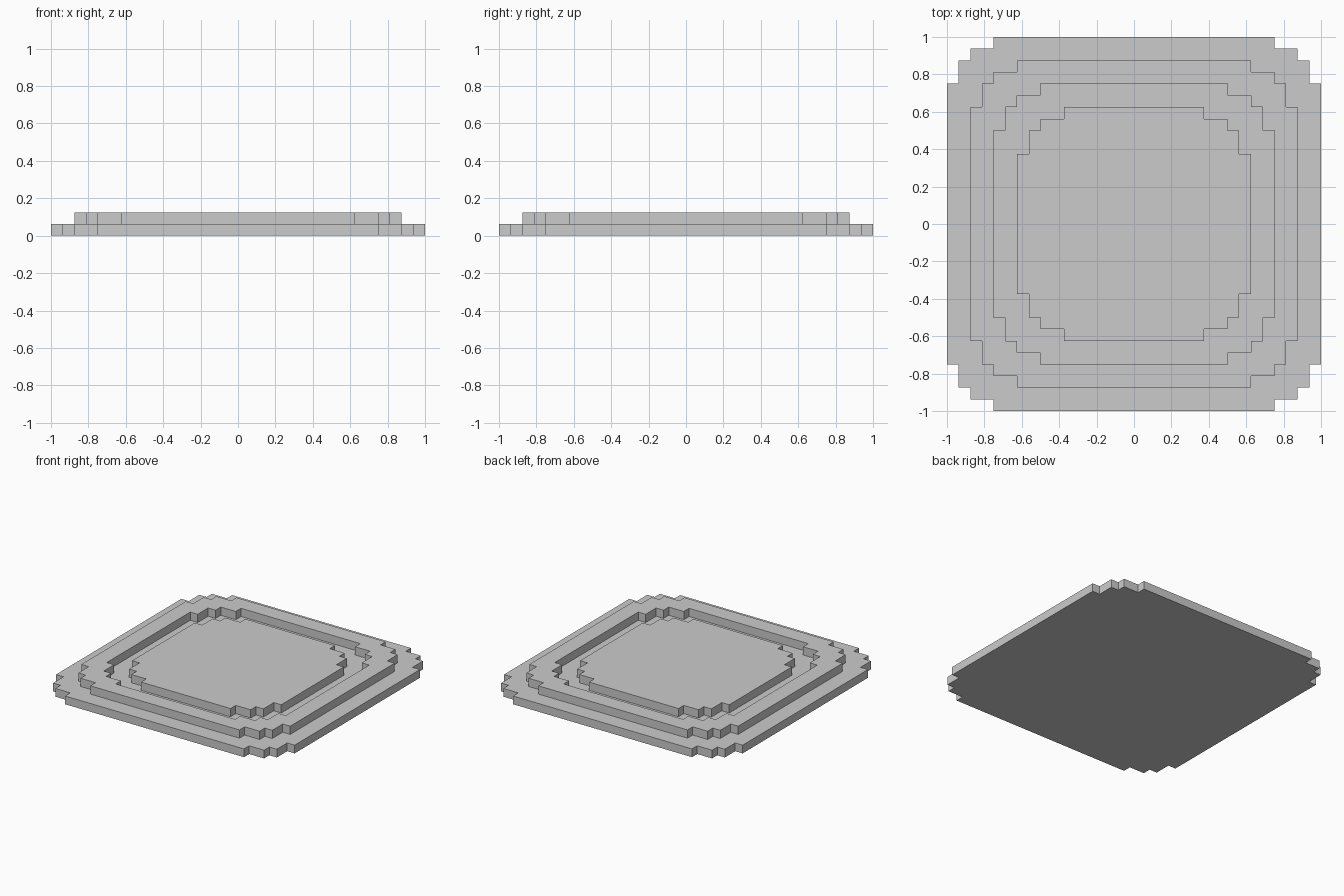
import bpy, bmesh

if "Cube" in bpy.data.objects:
    bpy.data.objects.remove(bpy.data.objects["Cube"])

U = 1 / 16  # block unit


def stepped_outline(h):
    """Square of half-size h with three-step corners, counter-clockwise."""
    c = [(h, h - 4*U), (h - U, h - 4*U), (h - U, h - 2*U), (h - 2*U, h - 2*U),
         (h - 2*U, h - U), (h - 4*U, h - U), (h - 4*U, h)]
    pts = []
    for _ in range(4):
        pts += c
        c = [(-y, x) for x, y in c]  # next corner, turned 90 degrees
    return pts


def stepped_slab(name, half, z0, z1, hole=None):
    """Extruded stepped outline, optionally with a stepped hole."""
    bm = bmesh.new()
    outer = [bm.verts.new((x, y, z0)) for x, y in stepped_outline(half)]
    if hole is None:
        faces = [bm.faces.new(outer)]
    else:
        inner = [bm.verts.new((x, y, z0)) for x, y in stepped_outline(hole)]
        n = len(outer)
        faces = [bm.faces.new((outer[i], outer[(i + 1) % n],
                               inner[(i + 1) % n], inner[i])) for i in range(n)]
    # keep the bottom faces and raise a copy to close the solid
    ext = bmesh.ops.extrude_face_region(bm, geom=faces, use_keep_orig=True)
    top = [g for g in ext["geom"] if isinstance(g, bmesh.types.BMVert)]
    bmesh.ops.translate(bm, verts=top, vec=(0, 0, z1 - z0))
    bmesh.ops.recalc_face_normals(bm, faces=bm.faces)
    mesh = bpy.data.meshes.new(name)
    bm.to_mesh(mesh)
    bm.free()
    obj = bpy.data.objects.new(name, mesh)
    bpy.context.collection.objects.link(obj)
    return obj


# Base plate, raised ring and raised centre panel
stepped_slab("base_plate", 1.0, 0, U)
stepped_slab("raised_ring", 0.875, U, 2*U, hole=0.75)
stepped_slab("centre_panel", 0.625, U, 2*U)
